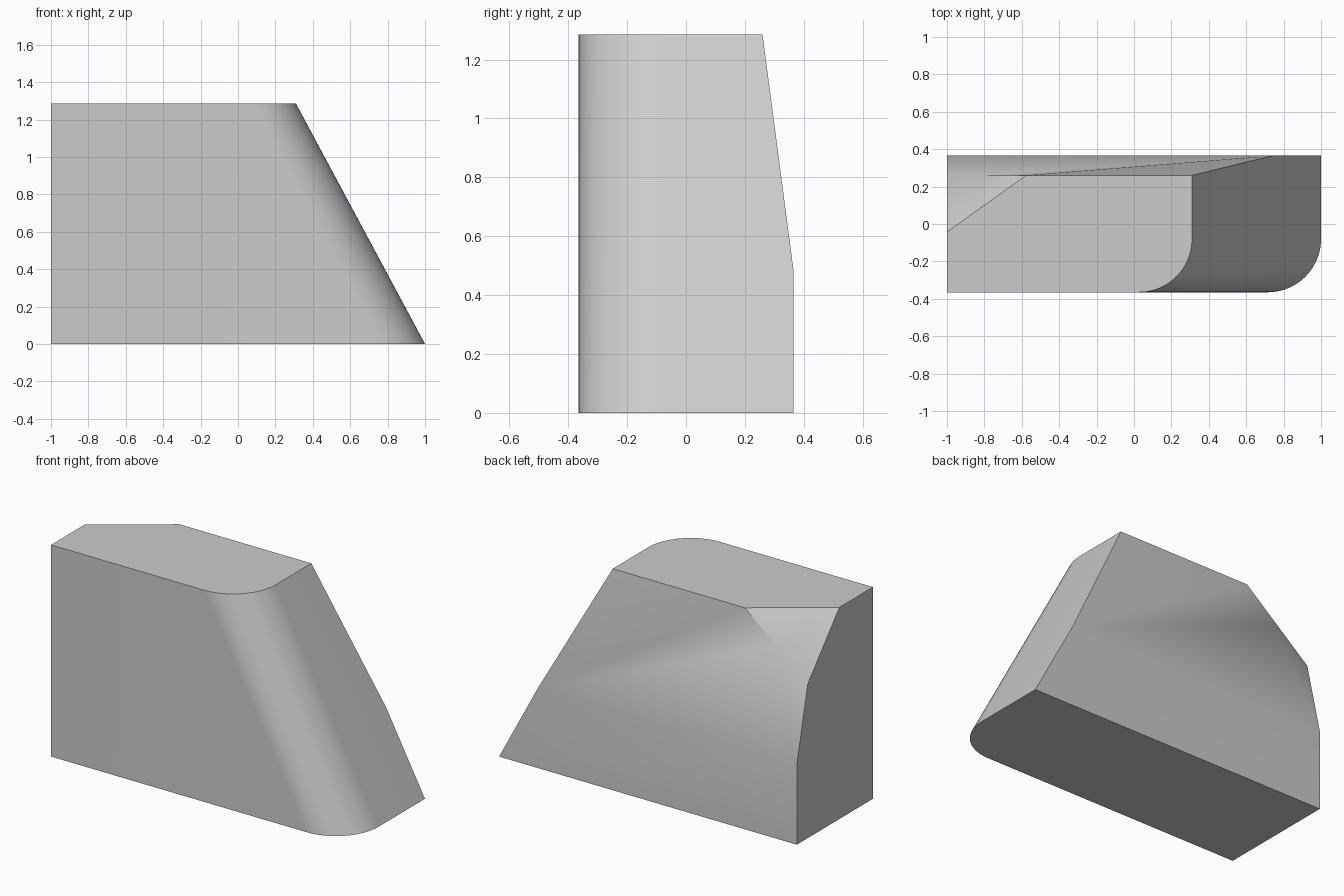
import bpy, bmesh, math

cube = bpy.data.objects.get("Cube")
if cube:
    bpy.data.objects.remove(cube, do_unlink=True)

HEIGHT, DEPTH, RADIUS, STEPS = 1.285, 0.365, 0.285, 24
TOP_END, TOP_BACK, CREASE = 0.31, 0.26, 0.485

grey = bpy.data.materials.new("plain_grey")
grey.use_nodes = True
colour = (0.6, 0.6, 0.6, 1)
grey.diffuse_color = colour
grey.node_tree.nodes["Principled BSDF"].inputs["Base Color"].default_value = colour

bm = bmesh.new()


def front_outline(end, z):
    """Straight front edge followed by the rounded corner at the sloping end."""
    points = [bm.verts.new((-1, -DEPTH, z))]
    for i in range(STEPS + 1):
        a = math.pi / 2 * i / STEPS
        points.append(bm.verts.new((end - RADIUS + RADIUS * math.sin(a),
                                    -DEPTH + RADIUS - RADIUS * math.cos(a), z)))
    return points


low = front_outline(1, 0)
high = front_outline(TOP_END, HEIGHT)

# Back corners, crease ends and the clipped corner
low_end = bm.verts.new((1, DEPTH, 0))
low_side = bm.verts.new((-1, DEPTH, 0))
crease_end = bm.verts.new((1 - (1 - TOP_END) * CREASE / HEIGHT, DEPTH, CREASE))
crease_side = bm.verts.new((-1, DEPTH, CREASE))
top_end = bm.verts.new((TOP_END, TOP_BACK, HEIGHT))
clip_back = bm.verts.new((-0.577, TOP_BACK, HEIGHT))
clip_side = bm.verts.new((-1, -0.043, HEIGHT))
clip_low = bm.verts.new((-1, TOP_BACK, 0.936))
clip_mid = bm.verts.new((clip_back.co + clip_low.co) / 2)

# Front, rounded corner and sloping end
for i in range(len(low) - 1):
    bm.faces.new((low[i], low[i + 1], high[i + 1], high[i]))
bm.faces.new((low[-1], low_end, crease_end, top_end, high[-1]))

# Base, top, flat side and clipped corner
bm.faces.new(low + [low_end, low_side])
bm.faces.new(high + [top_end, clip_back, clip_side])
bm.faces.new((low[0], low_side, crease_side, clip_low, clip_side, high[0]))
bm.faces.new((clip_side, clip_back, clip_mid, clip_low))

# Back, leaning inward above the crease
bm.faces.new((low_end, low_side, crease_side, crease_end))
bm.faces.new((crease_side, clip_low, clip_mid))
bm.faces.new((crease_side, clip_mid, crease_end))
bm.faces.new((crease_end, clip_mid, clip_back))
bm.faces.new((crease_end, clip_back, top_end))

bmesh.ops.recalc_face_normals(bm, faces=bm.faces)
mesh = bpy.data.meshes.new("wedge_block")
bm.to_mesh(mesh)
bm.free()
mesh.materials.append(grey)
block = bpy.data.objects.new("wedge_block", mesh)
bpy.context.collection.objects.link(block)

# Smooth the rounded corner and back crease, keeping other edges sharp
bpy.ops.object.select_all(action="DESELECT")
block.select_set(True)
bpy.context.view_layer.objects.active = block
bpy.ops.object.shade_smooth_by_angle(angle=math.radians(38))
